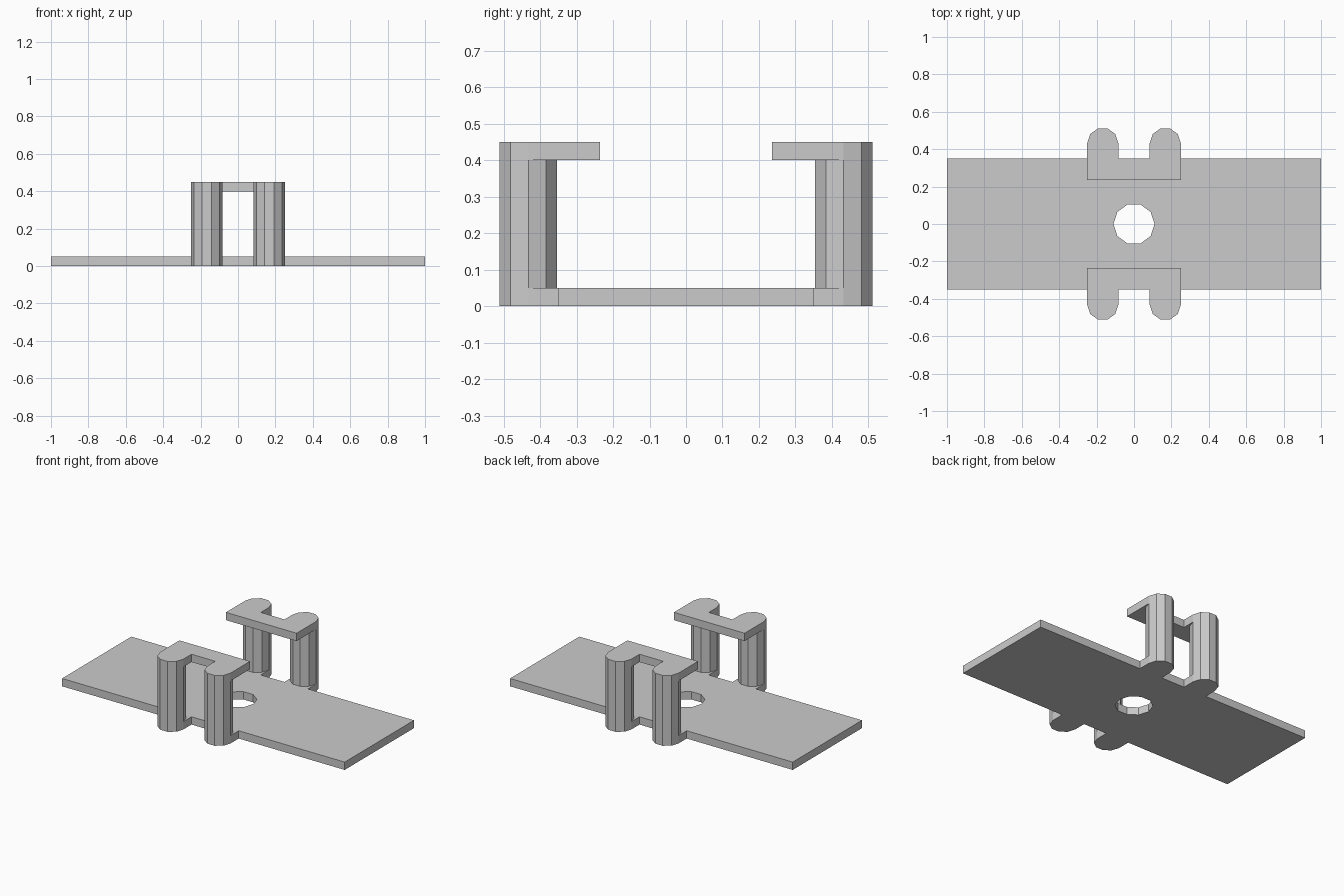
import bpy, bmesh, math

if "Cube" in bpy.data.objects:
    bpy.data.objects.remove(bpy.data.objects["Cube"])

SIDES, R, POST_X, POST_Y = 10, 0.083, 0.167, 0.432
EDGE_Y, LIP_Y, T, H = 0.35, 0.235, 0.05, 0.45


def ring(cx, cy, r):
    return [(cx + r * math.cos(2 * math.pi * i / SIDES),
             cy + r * math.sin(2 * math.pi * i / SIDES)) for i in range(SIDES)]


def tabbed_edge(outward):
    """Edge with two tabs: ends rounded outward, or scooped around the posts."""
    pts = []
    for cx in (POST_X, -POST_X):
        pts.append((cx + R, EDGE_Y))
        for i in range(SIDES // 2 + 1):
            a = math.pi * 2 * i / SIDES
            pts.append((cx + R * math.cos(a),
                        POST_Y + (1 if outward else -1) * R * math.sin(a)))
        pts.append((cx - R, EDGE_Y))
    return pts


def turn(pts):
    return [(-x, -y) for x, y in pts]


def add_walls(bm, pts, z0, z1):
    for (ax, ay), (bx, by) in zip(pts, pts[1:] + pts[:1]):
        bm.faces.new([bm.verts.new(c) for c in
                      ((ax, ay, z0), (bx, by, z0), (bx, by, z1), (ax, ay, z1))])


def add_cap(bm, loops, z):
    edges = []
    for pts in loops:
        vs = [bm.verts.new((x, y, z)) for x, y in pts]
        edges += [bm.edges.new((a, b)) for a, b in zip(vs, vs[1:] + vs[:1])]
    bmesh.ops.triangle_fill(bm, use_beauty=True, edges=edges,
                            normal=(0, 0, 1))


def build(name, walls, z0, z1, bottom=None, top=None):
    bm = bmesh.new()
    for loop in walls:
        add_walls(bm, loop, z0, z1)
    if bottom:
        add_cap(bm, bottom, z0)
    if top:
        add_cap(bm, top, z1)
    bmesh.ops.remove_doubles(bm, verts=bm.verts, dist=1e-5)
    bmesh.ops.recalc_face_normals(bm, faces=bm.faces)
    me = bpy.data.meshes.new(name)
    bm.to_mesh(me)
    bm.free()
    bpy.context.collection.objects.link(bpy.data.objects.new(name, me))


def base_outline(outward):
    half = [(1, EDGE_Y)] + tabbed_edge(outward) + [(-1, EDGE_Y)]
    return half + turn(half)


def lip_outline(outward):
    return [(POST_X + R, LIP_Y)] + tabbed_edge(outward) + [(-POST_X - R, LIP_Y)]


# Base plate with central hole; its top is open where the posts rise
hole = ring(0, 0, 0.11)
build("base_plate", [base_outline(True), hole], 0, T,
      bottom=[base_outline(True), hole], top=[base_outline(False), hole])

for side, f in (("back", lambda p: p), ("front", turn)):
    # Overhanging lip joining each pair of posts
    outer, inner = f(lip_outline(True)), f(lip_outline(False))
    build(side + "_lip", [outer], H - T, H, bottom=[inner], top=[outer])
    # Ten-sided posts between base and lip
    for hand, sx in (("left", -1), ("right", 1)):
        cy = POST_Y if side == "back" else -POST_Y
        build(f"{side}_{hand}_post", [ring(sx * POST_X, cy, R)], T, H - T)
